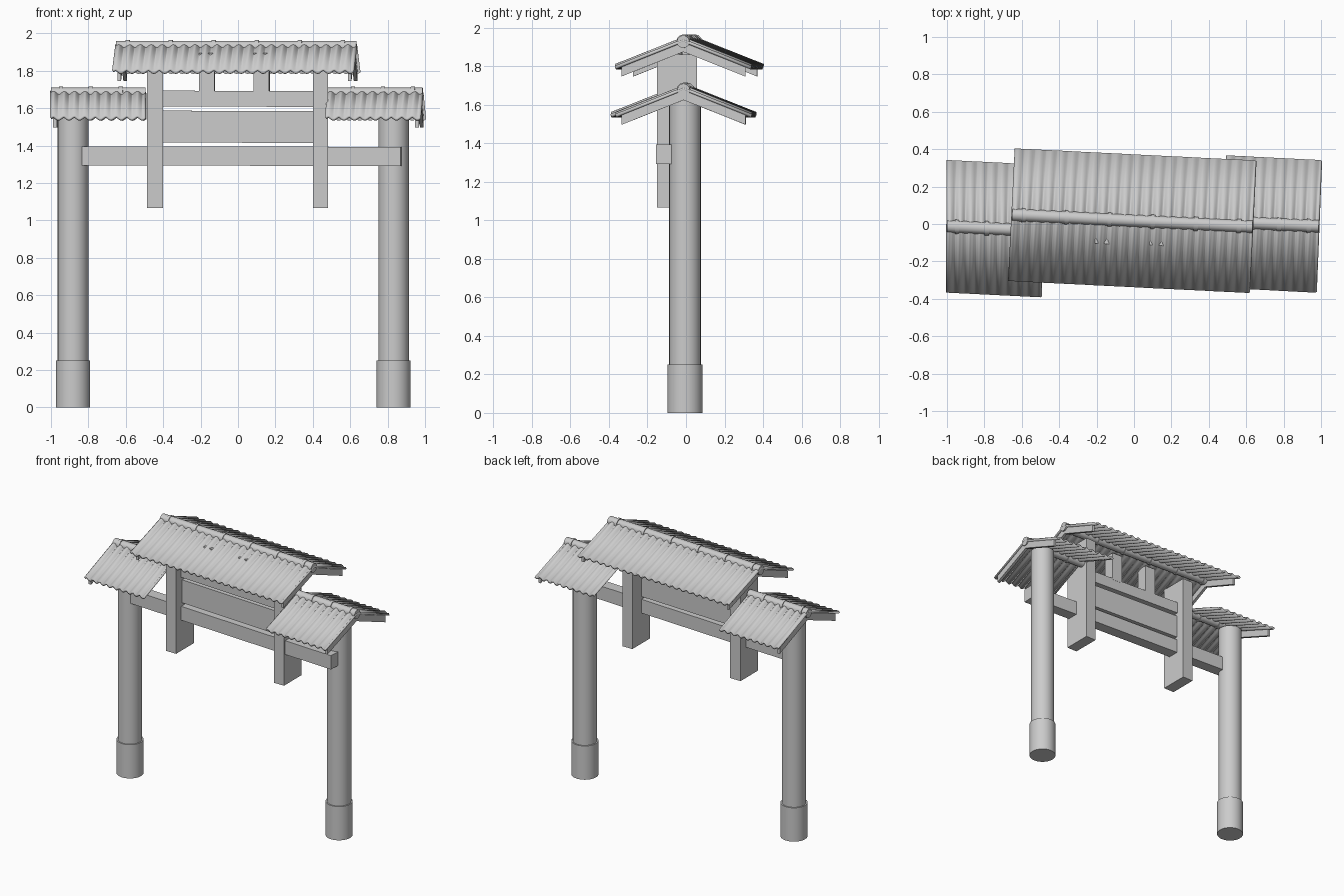
import bpy, bmesh, math
from mathutils import Matrix

if "Cube" in bpy.data.objects:
    bpy.data.objects.remove(bpy.data.objects["Cube"])

SKEW = 0.05          # the whole upper structure is turned slightly clockwise
HALF, DROP = 0.352, 0.14   # roof half-depth and fall from ridge to eave


def finish(name, bm, matrix=None, smooth=False):
    if matrix is not None:
        bm.transform(matrix)
    bmesh.ops.recalc_face_normals(bm, faces=bm.faces)
    me = bpy.data.meshes.new(name)
    bm.to_mesh(me)
    bm.free()
    ob = bpy.data.objects.new(name, me)
    bpy.context.collection.objects.link(ob)
    if smooth:
        bpy.context.view_layer.objects.active = ob
        ob.select_set(True)
        bpy.ops.object.shade_smooth_by_angle(angle=math.radians(35))
        ob.select_set(False)
    return ob


def box(name, x, y, z, rot=0.0, tilt=0.0):
    """Box from (min, max) ranges, turned about z and tilted about y at its centre."""
    bm = bmesh.new()
    bmesh.ops.create_cube(bm, size=1)
    size = [b - a for a, b in (x, y, z)]
    mid = [(a + b) / 2 for a, b in (x, y, z)]
    m = (Matrix.Translation(mid) @ Matrix.Rotation(rot, 4, 'Z')
         @ Matrix.Rotation(tilt, 4, 'Y') @ Matrix.Diagonal((*size, 1)))
    return finish(name, bm, m)


def cylinder(name, x, y, z0, z1, r):
    bm = bmesh.new()
    bmesh.ops.create_cone(bm, cap_ends=True, segments=32, radius1=r, radius2=r, depth=z1 - z0)
    return finish(name, bm, Matrix.Translation((x, y, (z0 + z1) / 2)), True)


def rod(bm, u, length, r, z):
    m = Matrix.Translation((u, 0, z)) @ Matrix.Rotation(math.pi / 2, 4, 'Y')
    bmesh.ops.create_cone(bm, cap_ends=True, segments=12, radius1=r, radius2=r,
                          depth=length, matrix=m)


def roof(name, cx, cy, ridge, length, shear, bands, board_at):
    m = Matrix(((1, shear, 0, cx), (-SKEW, 1, 0, cy), (0, 0, 1, ridge), (0, 0, 0, 1)))
    # corrugated tile sheet
    bm = bmesh.new()
    n = round(length / 0.058)
    cols = n * 8
    rows = []
    for i in range(cols + 1):
        u = -length / 2 + length * i / cols
        w = 0.008 * math.sin(2 * math.pi * i / 8)
        rows.append([bm.verts.new((u, v, -DROP * abs(v) / HALF + w)) for v in (-HALF, 0, HALF)])
    for a, b in zip(rows, rows[1:]):
        for j in (0, 1):
            bm.faces.new((a[j], b[j], b[j + 1], a[j + 1]))
    ob = finish(name + "_tiles", bm, m, True)
    so = ob.modifiers.new("thickness", 'SOLIDIFY')
    so.thickness = 0.014
    so.offset = 0
    # ridge cap with bands
    bm = bmesh.new()
    rod(bm, 0, length, 0.033, -0.01)
    for u in bands:
        rod(bm, u, 0.022, 0.038, -0.01)
    finish(name + "_ridge_cap", bm, m, True)
    # gable boards below the tiles
    for k, u in enumerate(board_at):
        bm = bmesh.new()
        e, top, h = HALF - 0.03, -0.008, 0.055
        f = DROP * e / HALF
        prof = [(-e, top - f), (0, top), (e, top - f), (e, top - f - h), (0, top - h), (-e, top - f - h)]
        a, b = [[bm.verts.new((u + d, y, z)) for y, z in prof] for d in (-0.01, 0.01)]
        for s in (a, b):
            bm.faces.new((s[0], s[1], s[4], s[5]))
            bm.faces.new((s[1], s[2], s[3], s[4]))
        for i in range(6):
            j = (i + 1) % 6
            bm.faces.new((a[i], a[j], b[j], b[i]))
        finish(f"{name}_gable_board_{k}", bm, m)


# posts with sleeves at the foot
for side, x in (("left", -0.882), ("right", 0.832)):
    cylinder(side + "_post", x, -0.005, 0.0, 1.64, 0.082)
    cylinder(side + "_post_base", x, -0.005, 0.0, 0.25, 0.091)

# hanging pillars
box("left_pillar", (-0.487, -0.402), (-0.15, 0.057), (1.065, 1.86))
box("right_pillar", (0.4, 0.482), (-0.15, 0.057), (1.065, 1.86))

# long beam, panel, upper rail and struts
ROT, TILT = -math.atan(SKEW), 0.004
box("main_beam", (-0.87, 0.873), (-0.112, -0.029), (1.292, 1.394), ROT, 0.001)
box("sign_panel", (-0.44, 0.44), (-0.1, -0.03), (1.415, 1.585), ROT, TILT)
box("upper_rail", (-0.44, 0.44), (-0.112, -0.025), (1.608, 1.692), ROT, TILT)
box("left_strut", (-0.207, -0.124), (-0.105, -0.02), (1.68, 1.895), ROT)
box("right_strut", (0.085, 0.168), (-0.115, -0.03), (1.68, 1.895), ROT)

# roofs
roof("upper_roof", -0.009, 0.0175, 1.937, 1.285, 0.05,
     [-0.58 + 0.23 * i for i in range(6)], (-0.61, 0.622))
roof("left_roof", -0.747, -0.025, 1.687, 0.505, 0.006, (-0.2, -0.04, 0.12), (-0.23,))
roof("right_roof", 0.735, 0.0, 1.687, 0.505, 0.04, (-0.12, 0.04, 0.2), (0.235,))
